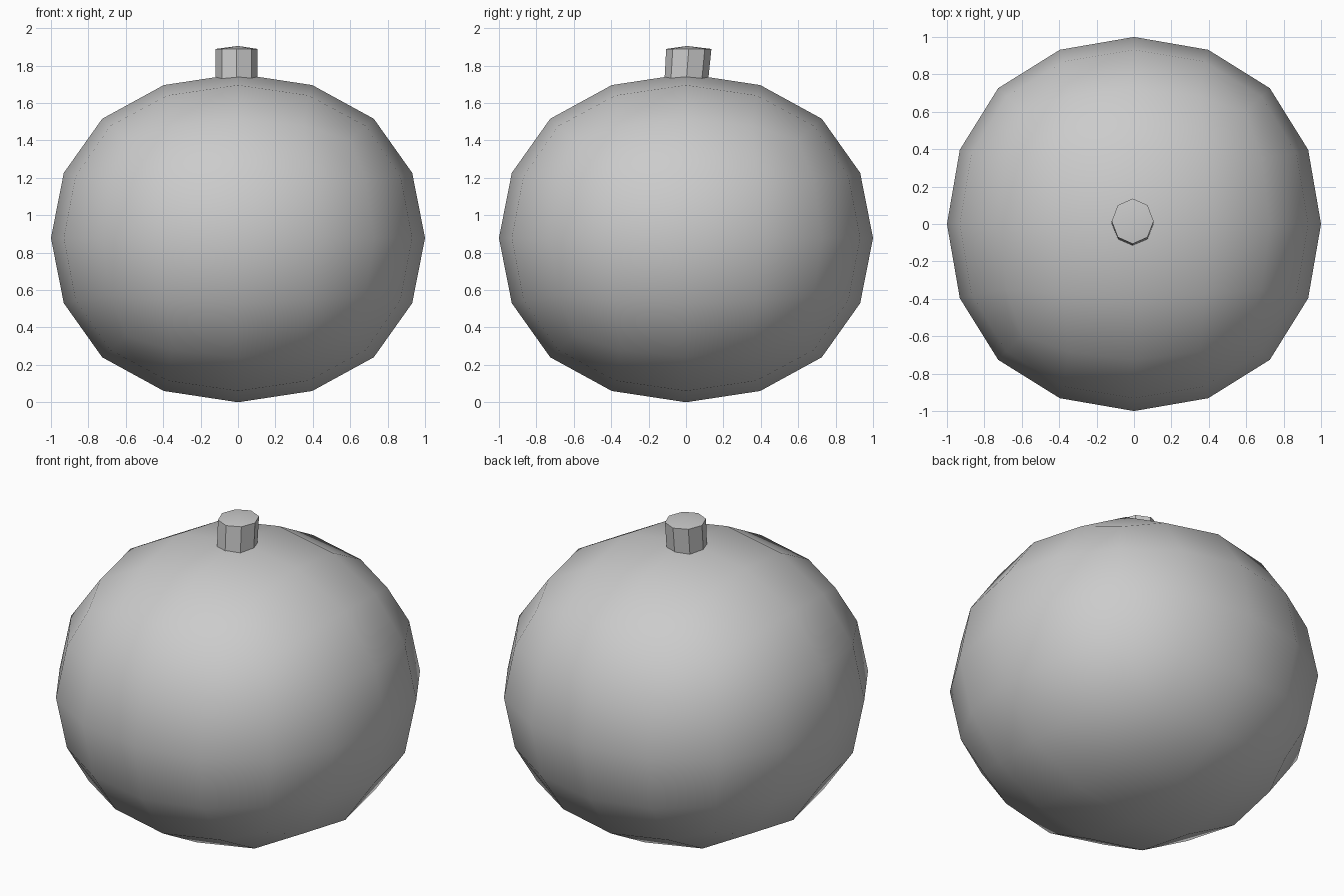
import bpy, bmesh
from math import cos, sin, pi

if "Cube" in bpy.data.objects:
    bpy.data.objects.remove(bpy.data.objects["Cube"])

HALF_H = 0.878   # half height of the round body
LIMIT = 0.8395   # how far a subdivided unit cube's face centre shrinks

# Round body: a cube smoothed by two subdivision levels
bpy.ops.mesh.primitive_cube_add(size=2, location=(0, 0, HALF_H))
body = bpy.context.object
body.name = "round_body"
body.scale = (1 / LIMIT, 1 / LIMIT, HALF_H / LIMIT)
bpy.ops.object.transform_apply(location=False, rotation=False, scale=True)
sub = body.modifiers.new("Subdivision", 'SUBSURF')
sub.levels = sub.render_levels = 2
bpy.ops.object.modifier_apply(modifier=sub.name)
bpy.ops.object.shade_smooth()

# Stem: eight-sided, leaning slightly to the back, with a slightly domed cap
bm = bmesh.new()


def ring(cx, cy, z, rx, ry):
    return [bm.verts.new((cx + rx * cos(i * pi / 4), cy + ry * sin(i * pi / 4), z))
            for i in range(8)]


low = ring(-0.007, 0.002, 1.725, 0.112, 0.117)
high = ring(-0.007, 0.015, 1.889, 0.112, 0.121)
tip = bm.verts.new((0, 0.005, 1.905))
for i in range(8):
    j = (i + 1) % 8
    bm.faces.new((low[i], low[j], high[j], high[i]))
    bm.faces.new((high[i], high[j], tip))
mesh = bpy.data.meshes.new("stem")
bm.to_mesh(mesh)
bm.free()
stem = bpy.data.objects.new("stem", mesh)
bpy.context.collection.objects.link(stem)
bpy.ops.object.select_all(action='DESELECT')
stem.select_set(True)
bpy.context.view_layer.objects.active = stem
bpy.ops.object.shade_smooth_by_angle(angle=pi / 6)
